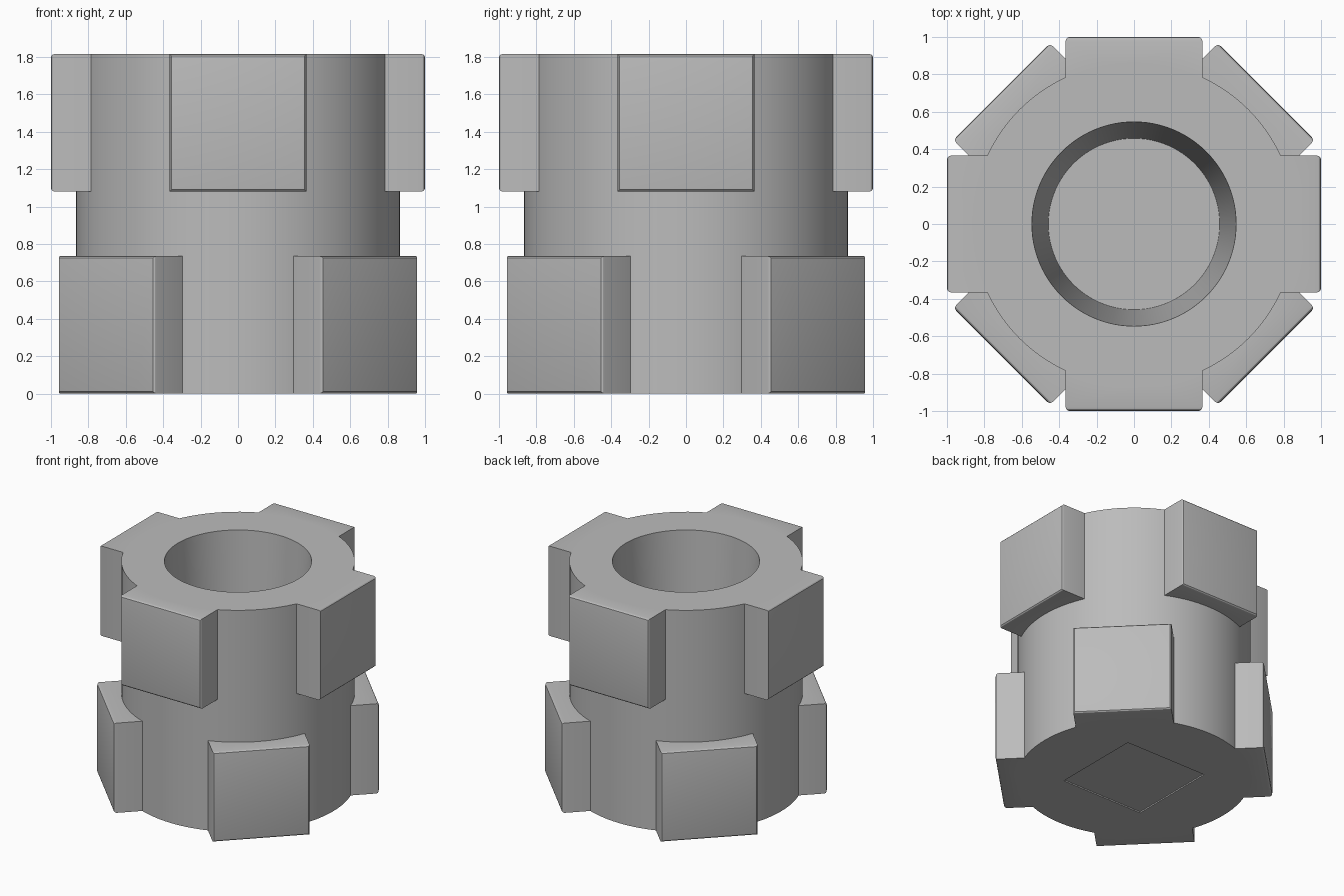
import bpy, bmesh, math
from mathutils import Matrix

default = bpy.data.objects.get("Cube")
if default:
    bpy.data.objects.remove(default, do_unlink=True)

HEIGHT, RADIUS, SEGMENTS = 1.815, 0.866, 96
LUG_REACH, LUG_HALF, LUG_HEIGHT = 1.0, 0.365, 0.735

grey = bpy.data.materials.new("plain grey")
grey.use_nodes = True
colour = (0.5, 0.5, 0.5, 1)
grey.diffuse_color = colour
grey.node_tree.nodes["Principled BSDF"].inputs["Base Color"].default_value = colour


def add_object(name, bm):
    bmesh.ops.recalc_face_normals(bm, faces=bm.faces)
    mesh = bpy.data.meshes.new(name)
    bm.to_mesh(mesh)
    bm.free()
    mesh.materials.append(grey)
    obj = bpy.data.objects.new(name, mesh)
    bpy.context.collection.objects.link(obj)
    return obj


def smooth(obj):
    bpy.ops.object.select_all(action="DESELECT")
    obj.select_set(True)
    bpy.context.view_layer.objects.active = obj
    bpy.ops.object.shade_smooth_by_angle(angle=math.radians(25))


def make_body():
    # Cup: outer wall, rim, tapered bore and closed floor
    bm = bmesh.new()
    rings = []
    for r, z in [(RADIUS, 0), (RADIUS, HEIGHT), (0.546, HEIGHT), (0.458, 0.18)]:
        rings.append([bm.verts.new((r * math.cos(a), r * math.sin(a), z))
                      for a in (math.tau * i / SEGMENTS for i in range(SEGMENTS))])
    for low, high in zip(rings, rings[1:]):
        for i in range(SEGMENTS):
            j = (i + 1) % SEGMENTS
            bm.faces.new((low[i], low[j], high[j], high[i]))
    bm.faces.new(rings[0])
    bm.faces.new(rings[-1])
    body = add_object("body", bm)

    # Shallow square recess under the base
    bm = bmesh.new()
    bmesh.ops.create_cube(bm, size=1, matrix=Matrix.Diagonal((0.74, 0.74, 0.02, 1)))
    cutter = add_object("base_recess_cutter", bm)
    cutter.hide_render = True
    cut = body.modifiers.new("base recess", "BOOLEAN")
    cut.operation, cut.solver, cut.object = "DIFFERENCE", "EXACT", cutter
    smooth(body)
    bpy.ops.object.modifier_apply(modifier=cut.name)
    bpy.data.objects.remove(cutter, do_unlink=True)


def make_lug(name, angle, base):
    # Block with a curved back that hugs the body and softened outer edges
    bm = bmesh.new()
    back = RADIUS - 0.004
    half = math.asin(LUG_HALF / back)
    outline = [(LUG_REACH, -LUG_HALF), (LUG_REACH, LUG_HALF)]
    outline += [(back * math.cos(a), back * math.sin(a))
                for a in (half * (1 - i / 6) for i in range(13))]
    face = bm.faces.new([bm.verts.new((x, y, base)) for x, y in outline])
    top = bmesh.ops.extrude_face_region(bm, geom=[face])["geom"]
    bmesh.ops.translate(bm, vec=(0, 0, LUG_HEIGHT),
                        verts=[v for v in top if isinstance(v, bmesh.types.BMVert)])
    outer = [e for e in bm.edges if all(v.co.x > LUG_REACH - 0.001 for v in e.verts)]
    bmesh.ops.bevel(bm, geom=outer, offset=0.02, segments=3, profile=0.5, affect="EDGES")
    bm.transform(Matrix.Rotation(angle, 4, "Z"))
    smooth(add_object(name, bm))


make_body()
for k, side in enumerate(["left", "back", "right", "front"]):
    make_lug("upper_lug_" + side, k * math.pi / 2, HEIGHT - LUG_HEIGHT)
for k, side in enumerate(["back_left", "back_right", "front_right", "front_left"]):
    make_lug("lower_lug_" + side, (k + 0.5) * math.pi / 2, 0)
